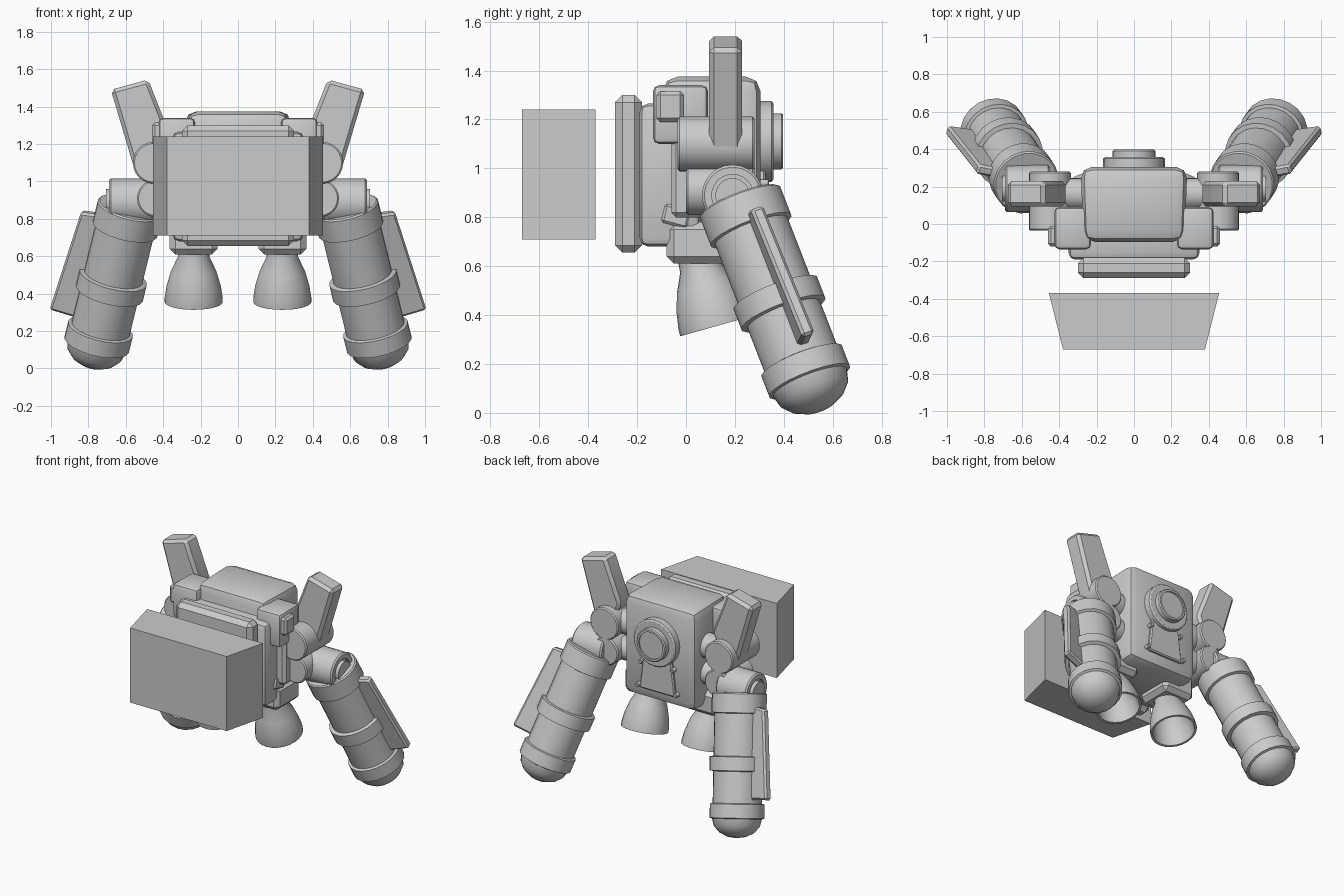
import bpy, bmesh, math
from mathutils import Vector, Matrix

cube = bpy.data.objects.get("Cube")
if cube:
    bpy.data.objects.remove(cube, do_unlink=True)

grey = bpy.data.materials.new("light_grey")
grey.use_nodes = True
grey.diffuse_color = (0.6, 0.6, 0.6, 1)
grey.node_tree.nodes["Principled BSDF"].inputs["Base Color"].default_value = (0.6, 0.6, 0.6, 1)


def finish(name, bm, bevel=0, segments=1, smooth=30):
    """Turn a bmesh into a named, bevelled and shaded object."""
    bmesh.ops.recalc_face_normals(bm, faces=bm.faces)
    if bevel:
        edges = [e for e in bm.edges if e.calc_face_angle(0) > 0.3]
        bmesh.ops.bevel(bm, geom=edges, offset=bevel, segments=segments,
                        profile=0.5, affect='EDGES', clamp_overlap=True)
    mesh = bpy.data.meshes.new(name)
    bm.to_mesh(mesh)
    bm.free()
    mesh.materials.append(grey)
    ob = bpy.data.objects.new(name, mesh)
    bpy.context.collection.objects.link(ob)
    bpy.ops.object.select_all(action='DESELECT')
    ob.select_set(True)
    bpy.context.view_layer.objects.active = ob
    bpy.ops.object.shade_smooth_by_angle(angle=math.radians(smooth))
    return ob


def mirrored(ob):
    """Copy a left part to the right side."""
    twin = ob.data.copy()
    twin.transform(Matrix.Scale(-1, 4, (1, 0, 0)))
    twin.flip_normals()
    copy = bpy.data.objects.new(ob.name.replace("left", "right"), twin)
    bpy.context.collection.objects.link(copy)


def box(name, x, y, z, bevel=0.02, segments=1, tilt=0):
    """Box from (min, max) pairs, optionally tilted about x."""
    bm = bmesh.new()
    bmesh.ops.create_cube(bm, size=1)
    size = [b - a for a, b in (x, y, z)]
    mid = [(a + b) / 2 for a, b in (x, y, z)]
    bm.transform(Matrix.Translation(mid) @ Matrix.Rotation(tilt, 4, 'X') @ Matrix.Diagonal((*size, 1)))
    return finish(name, bm, bevel, segments)


def prism(name, points, depth, place, bevel=0):
    """Extrude a flat outline along local z and place it."""
    bm = bmesh.new()
    face = bm.faces.new([bm.verts.new((a, b, -depth / 2)) for a, b in points])
    new = bmesh.ops.extrude_face_region(bm, geom=[face])["geom"]
    bmesh.ops.translate(bm, vec=(0, 0, depth), verts=[v for v in new if isinstance(v, bmesh.types.BMVert)])
    bm.transform(place)
    return finish(name, bm, bevel)


def lathe(name, profile, start, direction, sides=24):
    """Revolve (radius, distance) points around a direction from start."""
    bm = bmesh.new()
    verts = [bm.verts.new((r, 0, t)) for r, t in profile]
    edges = [bm.edges.new(pair) for pair in zip(verts, verts[1:])]
    bmesh.ops.spin(bm, geom=verts + edges, cent=(0, 0, 0), axis=(0, 0, 1),
                   angle=math.tau, steps=sides, use_duplicate=False)
    bmesh.ops.remove_doubles(bm, verts=bm.verts, dist=0.0005)
    turn = Vector((0, 0, 1)).rotation_difference(Vector(direction)).to_matrix().to_4x4()
    bm.transform(Matrix.Translation(start) @ turn)
    return finish(name, bm)


def rod(name, radius, start, direction, length, chamfer=0.008):
    """Closed cylinder with softened rims."""
    c = chamfer
    return lathe(name, [(0, 0), (radius - c, 0), (radius, c), (radius, length - c),
                        (radius - c, length), (0, length)], start, direction)


# Main body, with its front narrower than its back
bm = bmesh.new()
bmesh.ops.create_cube(bm, size=1)
bm.transform(Matrix.Translation((0, 0.105, 1.02)) @ Matrix.Diagonal((0.57, 0.4, 0.71, 1)))
for v in bm.verts:
    if v.co.y < 0:
        v.co.x *= 0.95
finish("main_body", bm, 0.06, 2)
box("middle_plate", (-0.35, 0.35), (-0.19, 0.06), (0.68, 1.265), 0.035, 2)
box("front_plate", (-0.3, 0.3), (-0.29, -0.18), (0.655, 1.3), 0.03)

# Floating front block, wider at the back
prism("front_block", [(-0.38, -0.67), (0.38, -0.67), (0.455, -0.37), (-0.455, -0.37)],
      0.53, Matrix.Translation((0, 0, 0.975)))

# Back hatch with its stepped disc, lower panel and pins
lathe("back_disc", [(0, 0), (0.165, 0), (0.165, 0.06), (0.155, 0.067), (0.115, 0.067), (0.115, 0.1),
                    (0.108, 0.107), (0.095, 0.107), (0.095, 0.097), (0, 0.097)], (0, 0.29, 1.11), (0, 1, 0))
upright = Matrix.Rotation(math.pi / 2, 4, 'X')
prism("back_panel", [(-0.14, 0.75), (0.14, 0.75), (0.11, 1.0), (-0.11, 1.0)],
      0.05, Matrix.Translation((0, 0.3, 0)) @ upright, 0.008)
for height, offset in ((0.77, 0.15), (0.94, 0.125)):
    mirrored(rod("left_back_pin", 0.015, (offset, 0.28, height), (0, 1, 0), 0.06, 0.004))

# Shoulder blocks and side straps
mirrored(box("left_shoulder_block", (0.23, 0.425), (-0.135, 0.09), (1.1, 1.34), 0.025, 2))
mirrored(box("left_shoulder_cap", (0.36, 0.46), (-0.12, -0.01), (1.19, 1.315), 0.015))
mirrored(box("left_side_strap", (0.27, 0.41), (-0.06, 0.09), (0.8, 1.16), 0.02))
mirrored(box("left_hip_latch", (0.24, 0.36), (-0.1, 0.02), (0.76, 0.85), 0.015, tilt=-0.25))

# Pivots for the upper fin and the booster arm
mirrored(rod("left_fin_pivot", 0.112, (0.45, -0.035, 1.1), (0, 1, 0), 0.315))
mirrored(rod("left_arm_pivot", 0.1, (0.44, 0.0, 0.91), (0, 1, 0), 0.28))
mirrored(rod("left_pivot_link", 0.085, (0.25, 0.16, 1.1), (1, 0, 0), 0.2))
mirrored(rod("left_arm_link", 0.08, (0.25, 0.16, 0.91), (1, 0, 0), 0.2))

# Upper fins
mirrored(prism("left_upper_fin", [(0.48, 1.545), (0.68, 1.49), (0.555, 1.07), (0.43, 1.09), (0.36, 1.24)],
               0.135, Matrix.Translation((0, 0.162, 0)) @ upright, 0.02))

# Arm joint with a recessed hub
mirrored(lathe("left_arm_joint", [(0, 0), (0.115, 0), (0.125, 0.01), (0.125, 0.23), (0.115, 0.24),
                                  (0.085, 0.24), (0.085, 0.225), (0.07, 0.225), (0.07, 0.255), (0, 0.255)],
               (0.45, 0.19, 0.89), (1, 0, 0)))

# Booster tube: banded profile ending in a dome
top = Vector((0.575, 0.22, 0.865))
down = (Vector((0.755, 0.505, 0.13)) - top).normalized()
tube = [(0, 0), (0.17, 0), (0.178, 0.008), (0.178, 0.13), (0.16, 0.135),
        (0.16, 0.41), (0.185, 0.415), (0.185, 0.505), (0.16, 0.51),
        (0.16, 0.715), (0.178, 0.72), (0.178, 0.81), (0.162, 0.815)]
tube += [(0.162 * math.cos(a), 0.815 + 0.125 * math.sin(a)) for a in (0.4, 0.8, 1.2, math.pi / 2)]
mirrored(lathe("left_booster", tube, top, down, 20))

# Booster fin, standing out from the tube
side = Vector((1, 0, 0))
side = (side - side.dot(down) * down).normalized()
back = side.cross(down)
if back.y < 0:
    back = -back
out = (side * 0.97 + back * 0.23).normalized()
normal = out.cross(down)
place = Matrix((out, down, normal)).transposed().to_4x4()
place.translation = top
mirrored(prism("left_booster_fin", [(0.1, 0.08), (0.25, 0.105), (0.29, 0.69), (0.1, 0.69)], 0.055, place, 0.012))

# Thruster housings and hollow bells
mirrored(box("left_thruster_housing", (0.11, 0.365), (-0.08, 0.19), (0.61, 0.78), 0.03))
mirrored(lathe("left_thruster_bell", [(0, -0.03), (0.08, -0.03), (0.085, 0.03), (0.122, 0.11), (0.145, 0.19),
                                      (0.155, 0.255), (0.155, 0.28), (0.14, 0.28), (0.13, 0.19),
                                      (0.105, 0.11), (0.06, 0.04), (0, 0.04)],
               (0.237, 0.05, 0.625), (0, 0.27, -0.96)))
